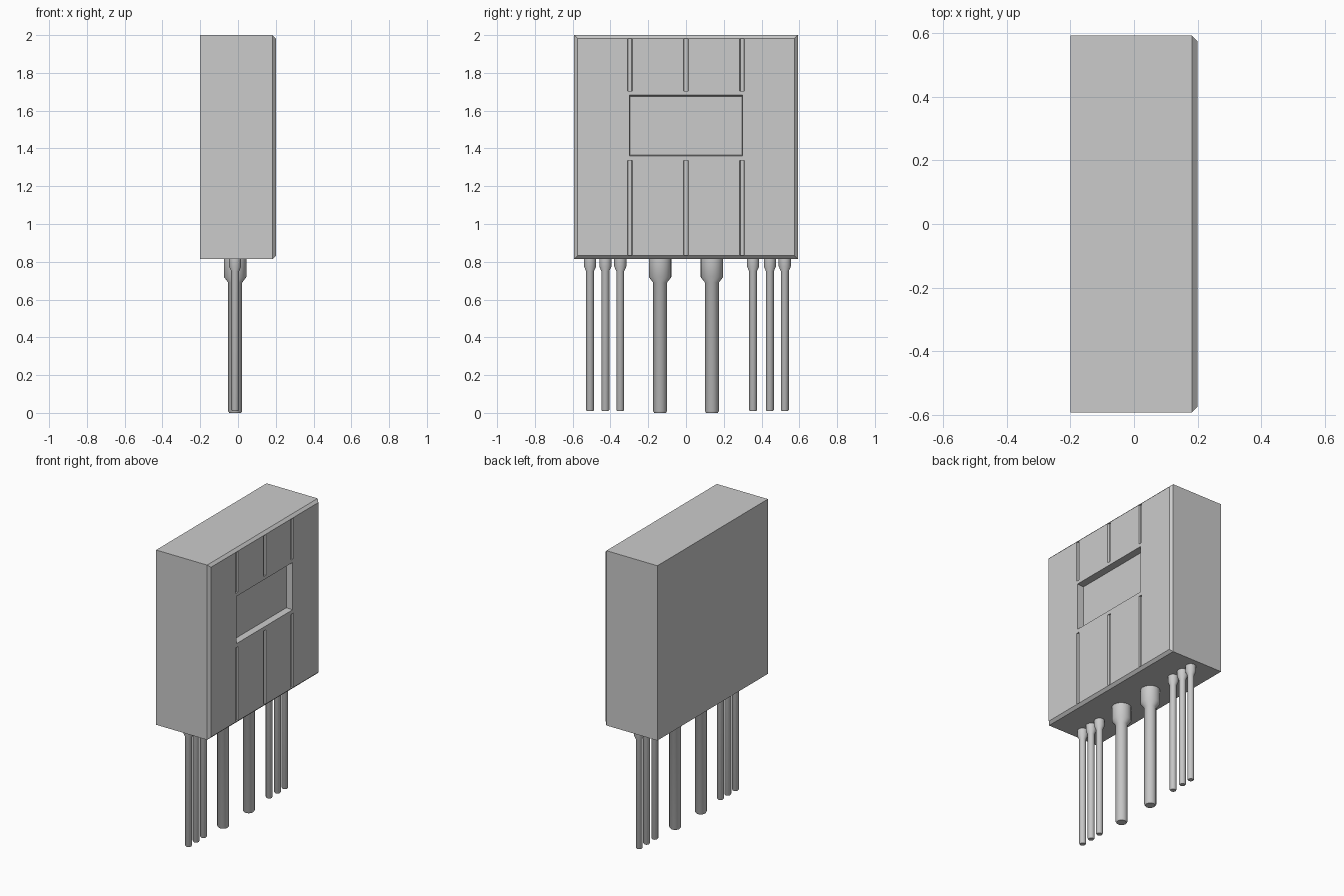
import bpy, bmesh, math
from mathutils import Matrix, Vector

if "Cube" in bpy.data.objects:
    bpy.data.objects.remove(bpy.data.objects["Cube"])

grey = bpy.data.materials.new("plain grey")
grey.diffuse_color = (0.6, 0.6, 0.6, 1)
grey.use_nodes = True
grey.node_tree.nodes["Principled BSDF"].inputs["Base Color"].default_value = grey.diffuse_color


def finish(name, bm):
    mesh = bpy.data.meshes.new(name)
    bmesh.ops.recalc_face_normals(bm, faces=bm.faces[:])
    bm.to_mesh(mesh)
    bm.free()
    mesh.materials.append(grey)
    obj = bpy.data.objects.new(name, mesh)
    bpy.context.collection.objects.link(obj)
    return obj


def smooth(obj, degrees):
    bpy.ops.object.select_all(action='DESELECT')
    obj.select_set(True)
    bpy.context.view_layer.objects.active = obj
    bpy.ops.object.shade_smooth_by_angle(angle=math.radians(degrees))


def add_box(bm, lo, hi):
    lo, hi = Vector(lo), Vector(hi)
    m = Matrix.Translation((lo + hi) / 2) @ Matrix.Diagonal((*(hi - lo), 1))
    return bmesh.ops.create_cube(bm, size=1, matrix=m)["verts"]


# Package body with a chamfered rim around the +x face
bm = bmesh.new()
add_box(bm, (-0.2, -0.592, 0.815), (0.2, 0.592, 2.0))
rim = [e for e in bm.edges if all(v.co.x > 0.1 for v in e.verts)]
bmesh.ops.bevel(bm, geom=rim, offset=0.017, segments=1, affect='EDGES')
body = finish("package_body", bm)

# Cutter: recessed window with sloped walls, plus three grooves above and below
bm = bmesh.new()
for v in add_box(bm, (0.155, -0.302, 1.358), (0.25, 0.302, 1.688)):
    if v.co.x < 0.2:
        v.co.y *= 0.985
        v.co.z += 0.006 if v.co.z < 1.5 else -0.012
for y in (-0.297, 0, 0.297):
    for z0, z1 in ((0.835, 1.335), (1.705, 1.98)):
        for v in add_box(bm, (0.19, y - 0.016, z0), (0.21, y + 0.016, z1)):
            if v.co.x < 0.2:
                v.co.y = y + (v.co.y - y) * 0.6
cutter = finish("recess_cutter", bm)
cutter.hide_render = True

cut = body.modifiers.new("recesses", 'BOOLEAN')
cut.object = cutter
cut.operation = 'DIFFERENCE'
cut.solver = 'EXACT'
bpy.context.view_layer.objects.active = body
bpy.ops.object.modifier_apply(modifier=cut.name)
bpy.data.objects.remove(cutter)
smooth(body, 30)


# Round lead with a wide collar at the top and a chamfered tip
def lead(name, y, profile, sides=20):
    bm = bmesh.new()
    rings = []
    for r, z in profile:
        rings.append([bm.verts.new((-0.015 + r * math.cos(a), y + r * math.sin(a), z))
                      for a in (2 * math.pi * i / sides for i in range(sides))])
    for low, high in zip(rings, rings[1:]):
        for i in range(sides):
            j = (i + 1) % sides
            bm.faces.new((low[i], low[j], high[j], high[i]))
    bm.faces.new(rings[0])
    bm.faces.new(rings[-1])
    smooth(finish(name, bm), 40)


thin = [(0.017, 0.01), (0.021, 0.016), (0.021, 0.75), (0.032, 0.775), (0.032, 0.82)]
thick = [(0.031, 0), (0.037, 0.009), (0.037, 0.69), (0.060, 0.72), (0.060, 0.82)]
for i, y in enumerate((-0.508, -0.427, -0.348, 0.355, 0.444, 0.523)):
    lead(f"thin_lead_{i + 1}", y, thin)
for i, y in enumerate((-0.137, 0.137)):
    lead(f"thick_lead_{i + 1}", y, thick)
